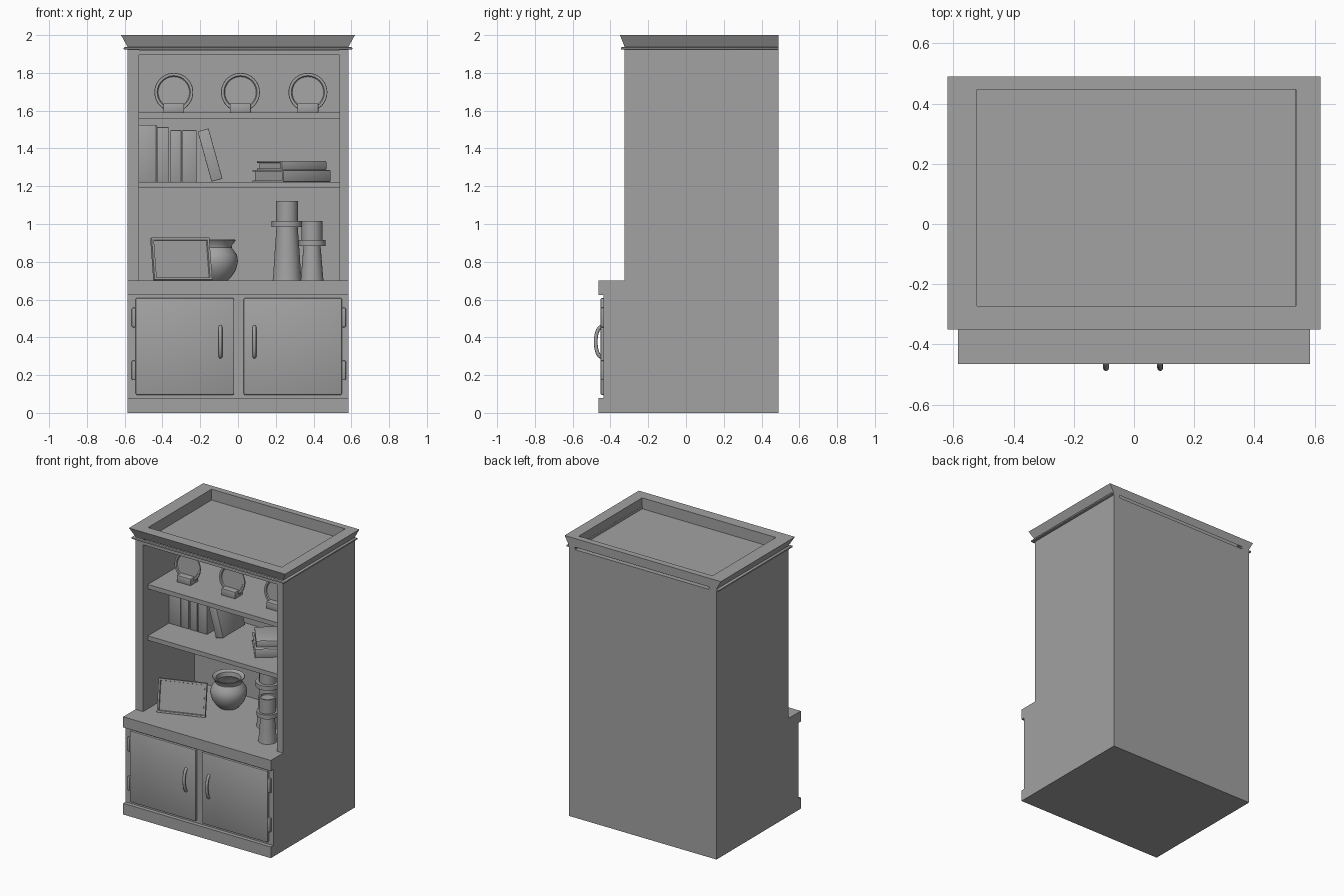
import bpy, bmesh, math
from mathutils import Vector, Matrix

if "Cube" in bpy.data.objects:
    bpy.data.objects.remove(bpy.data.objects["Cube"])

grey = bpy.data.materials.new("plain_grey")
grey.diffuse_color = (0.36, 0.36, 0.36, 1)
grey.use_nodes = True
grey.node_tree.nodes["Principled BSDF"].inputs["Base Color"].default_value = grey.diffuse_color


def finish(name, bm, smooth=False, matrix=None):
    bmesh.ops.recalc_face_normals(bm, faces=bm.faces)
    me = bpy.data.meshes.new(name)
    bm.to_mesh(me)
    bm.free()
    me.materials.append(grey)
    ob = bpy.data.objects.new(name, me)
    bpy.context.collection.objects.link(ob)
    if matrix:
        ob.matrix_world = matrix
    if smooth:
        bpy.ops.object.select_all(action='DESELECT')
        ob.select_set(True)
        bpy.context.view_layer.objects.active = ob
        bpy.ops.object.shade_smooth_by_angle(angle=math.radians(35))
    return ob


def box(name, x0, x1, y0, y1, z0, z1, bevel=0, matrix=None):
    bm = bmesh.new()
    bmesh.ops.create_cube(bm, size=1)
    for v in bm.verts:
        v.co = ((x0 + x1) / 2 + v.co.x * (x1 - x0),
                (y0 + y1) / 2 + v.co.y * (y1 - y0),
                (z0 + z1) / 2 + v.co.z * (z1 - z0))
    if bevel:
        bmesh.ops.bevel(bm, geom=bm.edges[:], offset=bevel, segments=2,
                        profile=0.5, affect='EDGES')
    return finish(name, bm, bool(bevel), matrix)


def lathe(name, profile, matrix, steps=40):
    """Spin (radius, height) points around local z."""
    bm = bmesh.new()
    rings = []
    for r, z in profile:
        if r < 1e-6:
            rings.append([bm.verts.new((0, 0, z))])
        else:
            rings.append([bm.verts.new((r * math.cos(2 * math.pi * i / steps),
                                        r * math.sin(2 * math.pi * i / steps), z))
                          for i in range(steps)])
    for a, b in zip(rings, rings[1:]):
        for i in range(steps):
            j = (i + 1) % steps
            if len(a) == 1:
                bm.faces.new((a[0], b[i], b[j]))
            elif len(b) == 1:
                bm.faces.new((a[i], a[j], b[0]))
            else:
                bm.faces.new((a[i], a[j], b[j], b[i]))
    return finish(name, bm, True, matrix)


def place(x, y, z, turn=0, tilt=0, axis='X'):
    return (Matrix.Translation((x, y, z)) @ Matrix.Rotation(math.radians(turn), 4, 'Z')
            @ Matrix.Rotation(math.radians(tilt), 4, axis))


BACK, FRONT = 0.49, -0.325
SIDE, IN_L, IN_R = 0.585, -0.525, 0.537

# Lower cabinet: side profile with plinth and counter lip, extruded across
profile = [(BACK, 0), (-0.464, 0), (-0.464, 0.08), (-0.436, 0.08),
           (-0.436, 0.624), (-0.464, 0.624), (-0.464, 0.70), (BACK, 0.70)]
bm = bmesh.new()
face = bm.faces.new([bm.verts.new((-SIDE, y, z)) for y, z in profile])
ext = bmesh.ops.extrude_face_region(bm, geom=[face])
bmesh.ops.translate(bm, vec=(2 * SIDE, 0, 0),
                    verts=[g for g in ext['geom'] if isinstance(g, bmesh.types.BMVert)])
finish("lower_cabinet", bm)

# Upper cabinet
box("left_side", -SIDE, IN_L, FRONT, BACK, 0.70, 1.94)
box("right_side", IN_R, SIDE, FRONT, BACK, 0.70, 1.94)
box("back_panel", IN_L, IN_R, 0.255, BACK, 0.70, 1.895)
box("top_panel", IN_L, IN_R, FRONT, BACK, 1.895, 1.92)
for name, z in (("lower_shelf", 1.19), ("upper_shelf", 1.558)):
    box(name, IN_L, IN_R, -0.27, 0.255, z, z + 0.032)

# Crown: flared outside, sunken tray on top
bm = bmesh.new()
loops = []
for x0, x1, y0, y1, z in ((-SIDE, SIDE, FRONT, BACK, 1.938),
                          (-0.619, 0.619, -0.35, BACK, 2.0),
                          (-0.522, 0.538, -0.272, 0.446, 2.0),
                          (-0.522, 0.538, -0.272, 0.446, 1.922)):
    loops.append([bm.verts.new(p) for p in ((x0, y0, z), (x1, y0, z), (x1, y1, z), (x0, y1, z))])
for a, b in zip(loops, loops[1:]):
    for i in range(4):
        j = (i + 1) % 4
        bm.faces.new((a[i], a[j], b[j], b[i]))
bm.faces.new(loops[-1])
finish("crown", bm)

# Bead strips under the crown
box("front_bead", -0.605, 0.605, -0.345, FRONT, 1.924, 1.936, 0.004)
for s, name in ((-1, "left_bead"), (1, "right_bead")):
    a, b = sorted((s * 0.58, s * 0.605))
    box(name, a, b, -0.345, BACK, 1.924, 1.936, 0.004)

# Doors, hinges and arched handles
for name, x0, x1, hinge, hx in (("left", -0.542, -0.02, -0.552, -0.093),
                                ("right", 0.03, 0.55, 0.56, 0.087)):
    box(name + "_door", x0, x1, -0.453, -0.43, 0.095, 0.608, 0.008)
    for k, z in (("lower", 0.225), ("upper", 0.505)):
        box(f"{name}_{k}_hinge", hinge - 0.011, hinge + 0.011, -0.453, -0.43,
            z - 0.052, z + 0.052, 0.007)
    cu = bpy.data.curves.new(name + "_handle_path", 'CURVE')
    cu.dimensions = '3D'
    cu.bevel_depth = 0.010
    cu.bevel_resolution = 2
    cu.use_fill_caps = True
    sp = cu.splines.new('POLY')
    sp.points.add(14)
    for i, p in enumerate(sp.points):
        t = math.pi * i / 14
        p.co = (hx, -0.447 - 0.031 * math.sin(t), 0.376 - 0.08 * math.cos(t), 1)
    sp.use_smooth = True
    cu.materials.append(grey)
    handle = bpy.data.objects.new(name + "_handle", cu)
    bpy.context.collection.objects.link(handle)

# Display plates in small stands
for i, x in enumerate((-0.34, 0.013, 0.37)):
    lathe(f"plate_{i + 1}", [(0, -0.008), (0.07, -0.008), (0.103, 0.002), (0.101, 0.008),
                             (0.088, 0.008), (0.083, 0.001), (0, 0.001)],
          place(x, -0.08, 1.697, 0, 86))
    box(f"plate_stand_{i + 1}", x - 0.055, x + 0.055, -0.13, -0.045, 1.59, 1.638, 0.003)

# Upright books and one leaning book
for i, (x0, x1, top) in enumerate(((-0.525, -0.432, 1.525), (-0.430, -0.368, 1.513),
                                   (-0.357, -0.300, 1.497), (-0.295, -0.220, 1.497))):
    box(f"upright_book_{i + 1}", x0, x1, -0.035, 0.2, 1.222, top, 0.003)
box("leaning_book", 0, 0.06, -0.05, 0.2, 0, 0.276, 0.003,
    place(-0.14, 0, 1.224, 0, -15.5, 'Y'))

# Stacked books: two covers, a rounded spine and a page block
for name, z, h, length, width, turn in (("lower", 1.222, 0.064, 0.322, 0.258, 39),
                                        ("upper", 1.286, 0.047, 0.300, 0.215, 38)):
    m = place(0.283, 0.052, z, turn)
    a, b, c = length / 2, width / 2, 0.009
    box(name + "_book_bottom_cover", -a, a, -b, b, 0, c, 0.002, m)
    box(name + "_book_top_cover", -a, a, -b, b, h - c, h, 0.002, m)
    box(name + "_book_pages", -a + 0.01, a - 0.01, -b + 0.01, b - 0.01, c, h - c, 0, m)
    box(name + "_book_spine", -a, a, -b - 0.004, -b + 0.012, 0.001, h - 0.001, 0.005, m)

# Picture frame: border, recessed picture and a rear strut
m = place(-0.292, -0.225, 0.703, 20, -12)
bm = bmesh.new()
bmesh.ops.create_cube(bm, size=1)
for v in bm.verts:
    v.co = Vector((v.co.x * 0.325, v.co.y * 0.022, (v.co.z + 0.5) * 0.228))
bm.normal_update()
front = [f for f in bm.faces if f.normal.y < -0.9]
bmesh.ops.inset_region(bm, faces=front, thickness=0.017)
bmesh.ops.inset_region(bm, faces=front, thickness=0.004, depth=-0.009)
finish("picture_frame", bm, False, m)
box("frame_strut", -0.025, 0.025, -0.004, 0.004, 0, 0.165, 0,
    place(-0.322, -0.14, 0.702, 20, 16))

# Round pot with a flared open rim
lathe("pot", [(0, 0), (0.065, 0), (0.085, 0.02), (0.108, 0.055), (0.12, 0.10),
              (0.115, 0.135), (0.098, 0.16), (0.087, 0.175), (0.09, 0.19), (0.107, 0.212),
              (0.105, 0.217), (0.082, 0.205), (0.077, 0.175), (0.10, 0.13), (0.105, 0.09),
              (0.07, 0.025), (0, 0.02)], place(-0.12, 0.065, 0.70))

# Candle holders: tapered foot, collar and candle
for name, x, y, rb, rn, rc, rt, zc, zt in (
        ("tall", 0.26, -0.03, 0.077, 0.056, 0.082, 0.058, 0.285, 0.422),
        ("short", 0.392, -0.225, 0.061, 0.045, 0.071, 0.055, 0.184, 0.316)):
    lathe(name + "_candle_holder",
          [(0, 0), (rb, 0), (rb * 0.96, 0.02), ((rb + rn) / 2, zc * 0.5), (rn, zc), (rc, zc),
           (rc, zc + 0.031), (rt, zc + 0.031), (rt, zt), (rt - 0.01, zt),
           (rt - 0.012, zt - 0.008), (0, zt - 0.008)], place(x, y, 0.70))
